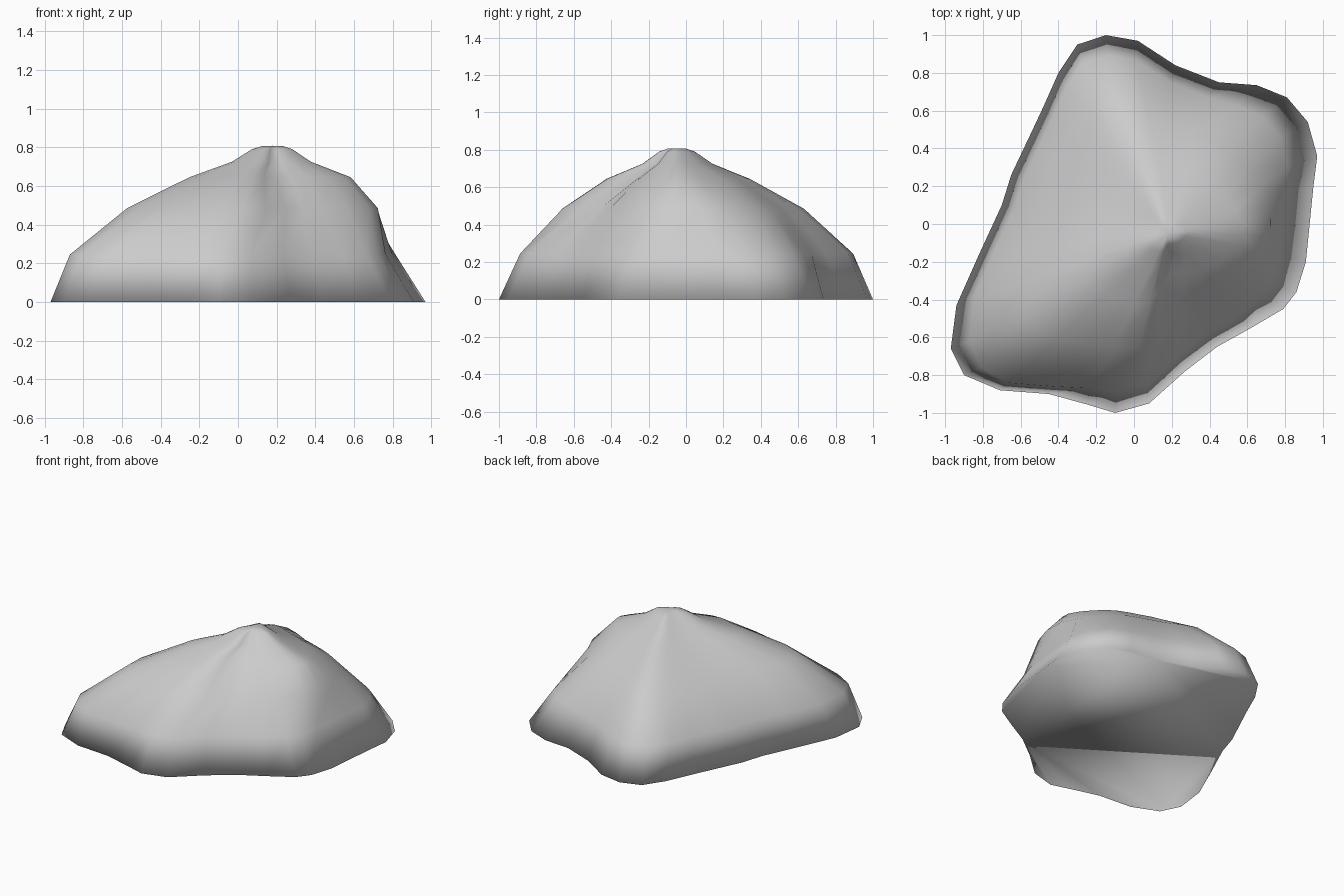
import bpy, bmesh

if "Cube" in bpy.data.objects:
    bpy.data.objects.remove(bpy.data.objects["Cube"])

# Footprint, clockwise seen from above, starting at the back
BASE = [(-.15, 1), (.02, .97), (.22, .84), (.45, .75), (.65, .735), (.81, .67),
        (.92, .54), (.97, .36), (.95, .2), (.91, -.2), (.86, -.36), (.79, -.45),
        (.62, -.55), (.44, -.65), (.27, -.78), (.08, -.95), (-.1, -1), (-.25, -.955),
        (-.45, -.9), (-.71, -.88), (-.9, -.8), (-.97, -.66), (-.94, -.43), (-.82, -.16),
        (-.7, .1), (-.65, .26), (-.56, .45), (-.48, .62), (-.4, .8), (-.3, .95)]
# Contours carrying the ridges and the front-right gully
MID = [(-.03, .63), (.18, .54), (.43, .45), (.59, .3), (.72, .08), (.68, -.2),
       (.43, -.36), (.25, -.46), (.03, -.66), (-.25, -.63), (-.52, -.56),
       (-.57, -.33), (-.38, .04), (-.26, .35), (-.17, .55)]
HIGH = [(.07, .34), (.2, .3), (.36, .24), (.48, .14), (.58, 0), (.55, -.11),
        (.36, -.25), (.19, -.27), (.08, -.42), (-.08, -.4), (-.22, -.33),
        (-.25, -.18), (-.12, .03), (-.05, .18), (0, .29)]
PEAK = (.18, -.05)


def refine(pts):
    """Insert a smooth midpoint between neighbouring contour points."""
    out, n = [], len(pts)
    for i in range(n):
        a, b, c, d = (pts[(i + k) % n] for k in (-1, 0, 1, 2))
        out.append(b)
        out.append(tuple((9 * (b[k] + c[k]) - a[k] - d[k]) / 16 for k in (0, 1)))
    return out


def scaled(pts, s, c):
    return [(c[0] + (x - c[0]) * s, c[1] + (y - c[1]) * s) for x, y in pts]


high = refine(HIGH)
shoulder = scaled(BASE, .89, (-.05, .03))
# Gentler shoulder on the right, steeper at the front-left corner
shoulder[4:12] = scaled(shoulder[4:12], .95, (0, 0))
shoulder[17:22] = [(-.23, -.87), (-.42, -.86), (-.67, -.84), (-.81, -.76), (-.87, -.62)]
layers = [(BASE, 0), (shoulder, .245), (refine(MID), .485),
          (high, .645), (scaled(high, .49, PEAK), .725),
          (scaled(high, .25, PEAK), .79), (scaled(high, .13, PEAK), .806)]

# Loft the contours into the mound
bm = bmesh.new()
rings = [[bm.verts.new((x, y, z)) for x, y in pts] for pts, z in layers]
n = len(BASE)
for low, up in zip(rings, rings[1:]):
    for i in range(n):
        j = (i + 1) % n
        bm.faces.new((low[j], low[i], up[i], up[j]))
top = bm.verts.new((*PEAK, .808))
for i in range(n):
    bm.faces.new((rings[-1][(i + 1) % n], rings[-1][i], top))

# Flat underside
bm.faces.new(rings[0])

for f in bm.faces:
    f.smooth = True
mesh = bpy.data.meshes.new("rock_mound")
bm.to_mesh(mesh)
bm.free()
bpy.context.collection.objects.link(bpy.data.objects.new("rock_mound", mesh))
